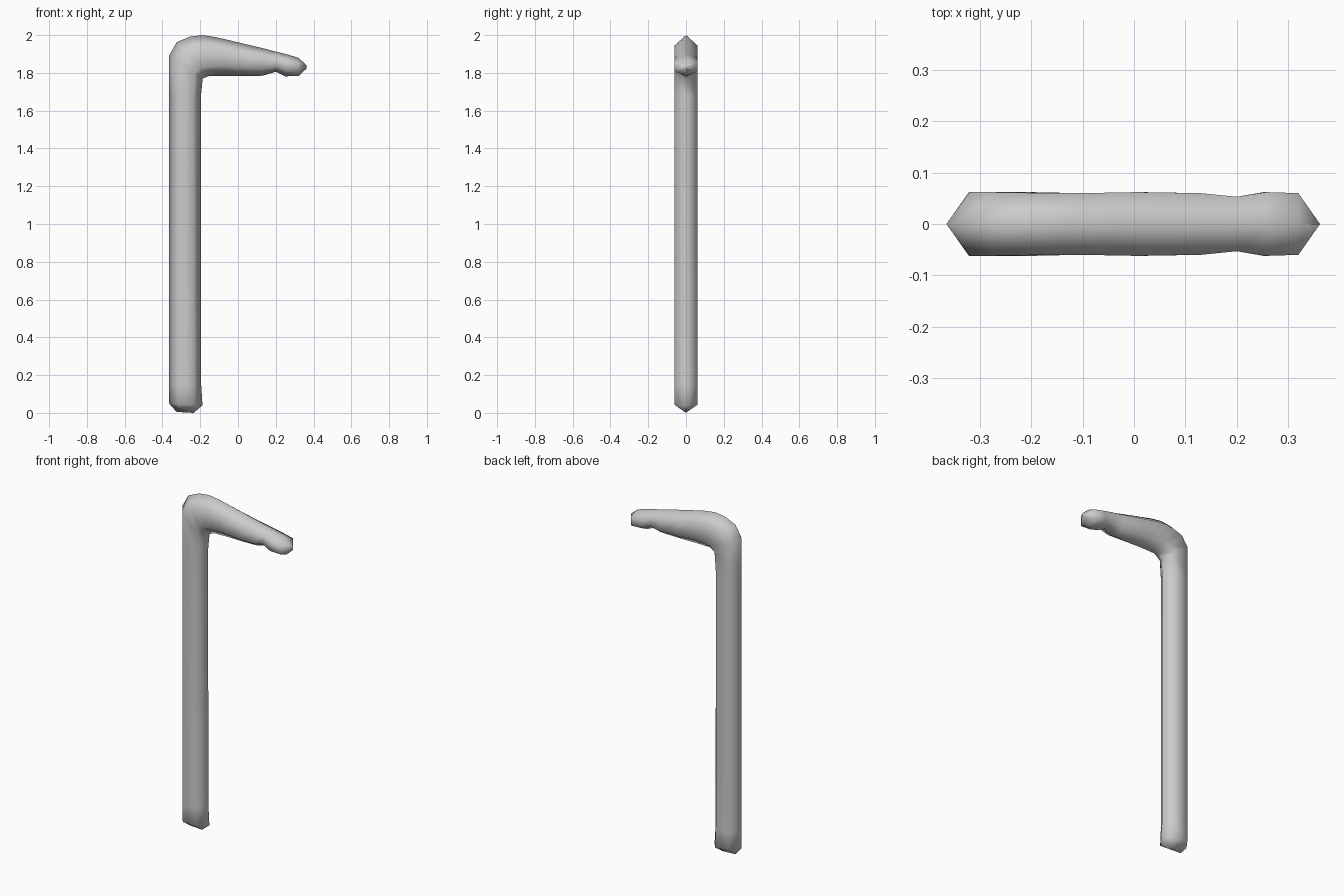
import bpy, bmesh
from mathutils import Vector

# Stations along the stick: outer edge (x, z), inner edge (x, z), half depth
STATIONS = [
    (-0.325, 0.005, -0.235, 0.0, 0.0),       # foot ridge
    (-0.365, 0.05, -0.188, 0.04, 0.06),      # foot
    (-0.365, 0.15, -0.195, 0.15, 0.06),      # shaft
    (-0.365, 1.68, -0.196, 1.68, 0.06),
    (-0.365, 1.89, -0.187, 1.77, 0.062),     # bend
    (-0.325, 1.962, -0.155, 1.783, 0.062),
    (-0.255, 1.992, -0.12, 1.783, 0.061),
    (-0.19, 2.0, -0.08, 1.784, 0.06),
    (-0.12, 1.99, -0.04, 1.784, 0.06),       # handle
    (0.0, 1.962, 0.02, 1.783, 0.062),
    (0.13, 1.931, 0.13, 1.785, 0.06),
    (0.20, 1.913, 0.20, 1.806, 0.053),       # neck
    (0.26, 1.898, 0.25, 1.782, 0.062),       # knob
    (0.32, 1.88, 0.32, 1.783, 0.06),
    (0.362, 1.842, 0.362, 1.822, 0.0),       # tip ridge
]


def ring(bm, ox, oz, ix, iz, w):
    """Six-sided section: pointed inside and outside, flat sides."""
    o, i = Vector((ox, 0, oz)), Vector((ix, 0, iz))
    side = Vector((0, w, 0))
    a, b = o.lerp(i, 0.25), o.lerp(i, 0.75)
    return [bm.verts.new(p) for p in (o, a + side, b + side, i, b - side, a - side)]


# Walking stick lofted through the sections
bm = bmesh.new()
rings = [ring(bm, *s) for s in STATIONS]
for r0, r1 in zip(rings, rings[1:]):
    for k in range(6):
        n = (k + 1) % 6
        bm.faces.new((r0[k], r0[n], r1[n], r1[k]))
# Closing ridges at both ends
bmesh.ops.remove_doubles(bm, verts=bm.verts, dist=0.0005)
bmesh.ops.recalc_face_normals(bm, faces=bm.faces)
for f in bm.faces:
    f.smooth = True
mesh = bpy.data.meshes.new("walking_stick")
bm.to_mesh(mesh)
bm.free()
stick = bpy.data.objects.new("walking_stick", mesh)
bpy.context.collection.objects.link(stick)
